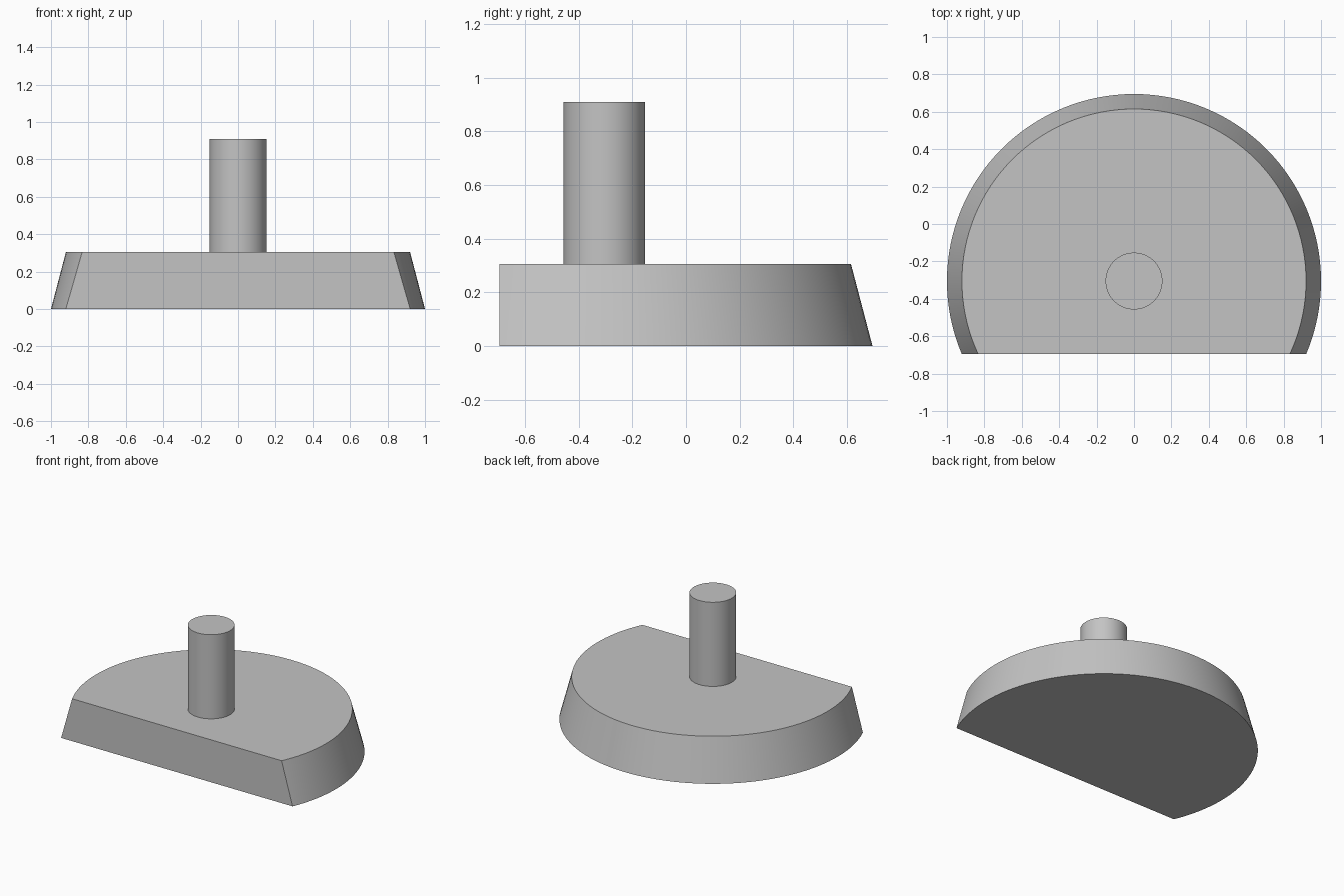
import bpy, bmesh, math
from mathutils import Matrix

if "Cube" in bpy.data.objects:
    bpy.data.objects.remove(bpy.data.objects["Cube"], do_unlink=True)

AXIS_Y = -0.305      # shared axis of base and post
FRONT_Y = -0.695     # flat front plane
BASE_TOP = 0.305
POST_TOP = 0.91

grey = bpy.data.materials.new("plain grey")
grey.use_nodes = True
colour = (0.55, 0.55, 0.55, 1)
grey.diffuse_color = colour
grey.node_tree.nodes["Principled BSDF"].inputs["Base Color"].default_value = colour


def round_part(name, r_bottom, r_top, z0, z1, segments, cut_y=None):
    """Upright cone or cylinder, optionally cut flat at the front."""
    bm = bmesh.new()
    bmesh.ops.create_cone(bm, cap_ends=True, segments=segments,
                          radius1=r_bottom, radius2=r_top, depth=z1 - z0,
                          matrix=Matrix.Translation((0, AXIS_Y, (z0 + z1) / 2)))
    if cut_y is not None:
        cut = bmesh.ops.bisect_plane(
            bm, geom=bm.verts[:] + bm.edges[:] + bm.faces[:],
            plane_co=(0, cut_y, 0), plane_no=(0, -1, 0), clear_outer=True)
        rim = [e for e in cut["geom_cut"] if isinstance(e, bmesh.types.BMEdge)]
        bmesh.ops.contextual_create(bm, geom=rim)
    bmesh.ops.recalc_face_normals(bm, faces=bm.faces[:])
    mesh = bpy.data.meshes.new(name)
    bm.to_mesh(mesh)
    bm.free()
    mesh.materials.append(grey)
    obj = bpy.data.objects.new(name, mesh)
    bpy.context.collection.objects.link(obj)
    bpy.ops.object.select_all(action='DESELECT')
    obj.select_set(True)
    bpy.context.view_layer.objects.active = obj
    bpy.ops.object.shade_smooth_by_angle(angle=math.radians(30))
    return obj


# Tapered base with a flat front
round_part("base", 1.0, 0.92, 0, BASE_TOP, 128, FRONT_Y)
# Post standing on the base
round_part("post", 0.152, 0.152, BASE_TOP, POST_TOP, 64)
